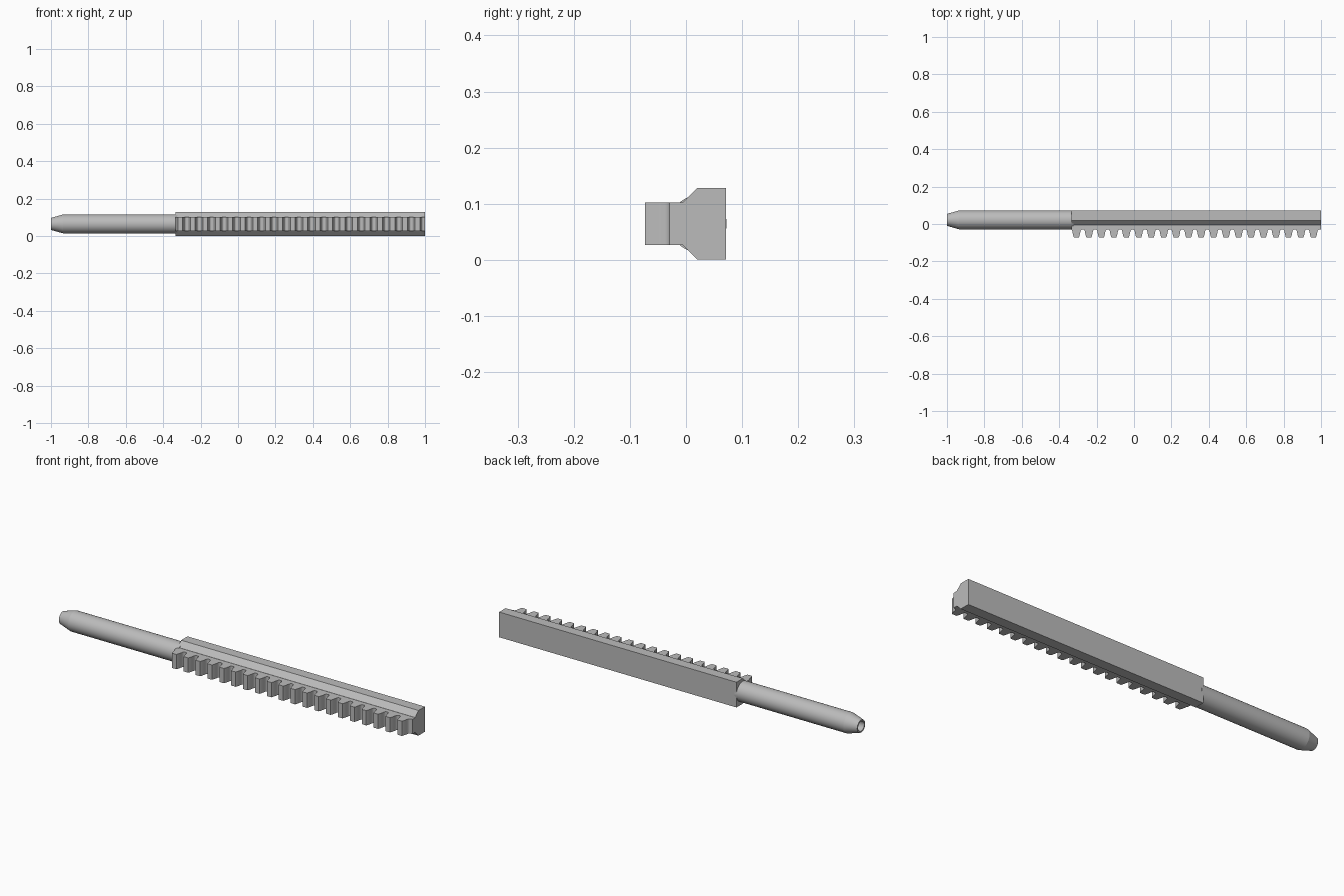
import bpy, bmesh, math
from mathutils import Vector

if "Cube" in bpy.data.objects:
    bpy.data.objects.remove(bpy.data.objects["Cube"], do_unlink=True)

steel = bpy.data.materials.new("grey_steel")
steel.use_nodes = True
grey = (0.5, 0.5, 0.5, 1)
steel.diffuse_color = grey
steel.node_tree.nodes["Principled BSDF"].inputs["Base Color"].default_value = grey

START, END = -0.334, 1.0      # ends of the toothed bar
MID_Z = 0.0645
PITCH, TEETH = 0.0667, 20


def finish(name, bm, angle):
    bmesh.ops.recalc_face_normals(bm, faces=bm.faces)
    mesh = bpy.data.meshes.new(name)
    bm.to_mesh(mesh)
    bm.free()
    mesh.materials.append(steel)
    obj = bpy.data.objects.new(name, mesh)
    bpy.context.collection.objects.link(obj)
    bpy.ops.object.select_all(action="DESELECT")
    obj.select_set(True)
    bpy.context.view_layer.objects.active = obj
    bpy.ops.object.shade_smooth_by_angle(angle=math.radians(angle))


def prism(name, outline, sweep, angle=30):
    bm = bmesh.new()
    face = bm.faces.new([bm.verts.new(p) for p in outline])
    moved = bmesh.ops.extrude_face_region(bm, geom=[face])["geom"]
    verts = [v for v in moved if isinstance(v, bmesh.types.BMVert)]
    bmesh.ops.translate(bm, verts=verts, vec=Vector(sweep))
    finish(name, bm, angle)


# Bar with chamfered shoulders
half = [(0.0715, 0.064), (0.02, 0.064), (-0.006, 0.038)]
section = half + [(y, -z) for y, z in reversed(half)]
prism("bar", [(START, y, MID_Z + z) for y, z in section], (END - START, 0, 0))

# Toothed strip: one rounded tooth flank, mirrored and repeated along the bar
flank = [(0.0315, -0.0295), (0.028, -0.030), (0.0245, -0.0325), (0.022, -0.037),
         (0.0205, -0.045), (0.018, -0.057), (0.0155, -0.066), (0.0125, -0.073)]
tooth = [(-x, y) for x, y in flank] + flank[::-1]
edge = [(START, -0.0295)]
for i in range(TEETH):
    centre = START + 0.026 + i * PITCH
    edge += [(centre + x, y) for x, y in tooth if centre + x > START + 0.001]
edge += [(END, -0.0295), (END, 0.0), (START, 0.0)]
prism("rack_teeth", [(x, y, MID_Z - 0.0375) for x, y in edge], (0, 0, 0.075))

# Round shaft with tapered tip and a centre hole
profile = [(START + 0.01, 0), (START + 0.01, 0.0505), (-0.935, 0.0505),
           (-1.0, 0.032), (-1.0, 0.025), (-0.96, 0.025), (-0.95, 0)]
bm = bmesh.new()
points = [bm.verts.new((x, r, 0)) for x, r in profile]
edges = [bm.edges.new(pair) for pair in zip(points, points[1:])]
bmesh.ops.spin(bm, geom=points + edges, cent=(0, 0, 0), axis=(1, 0, 0),
               angle=math.tau, steps=48, use_merge=True)
bmesh.ops.remove_doubles(bm, verts=bm.verts, dist=0.0001)
bmesh.ops.translate(bm, verts=bm.verts, vec=(0, 0.022, MID_Z))
finish("shaft", bm, 12)
